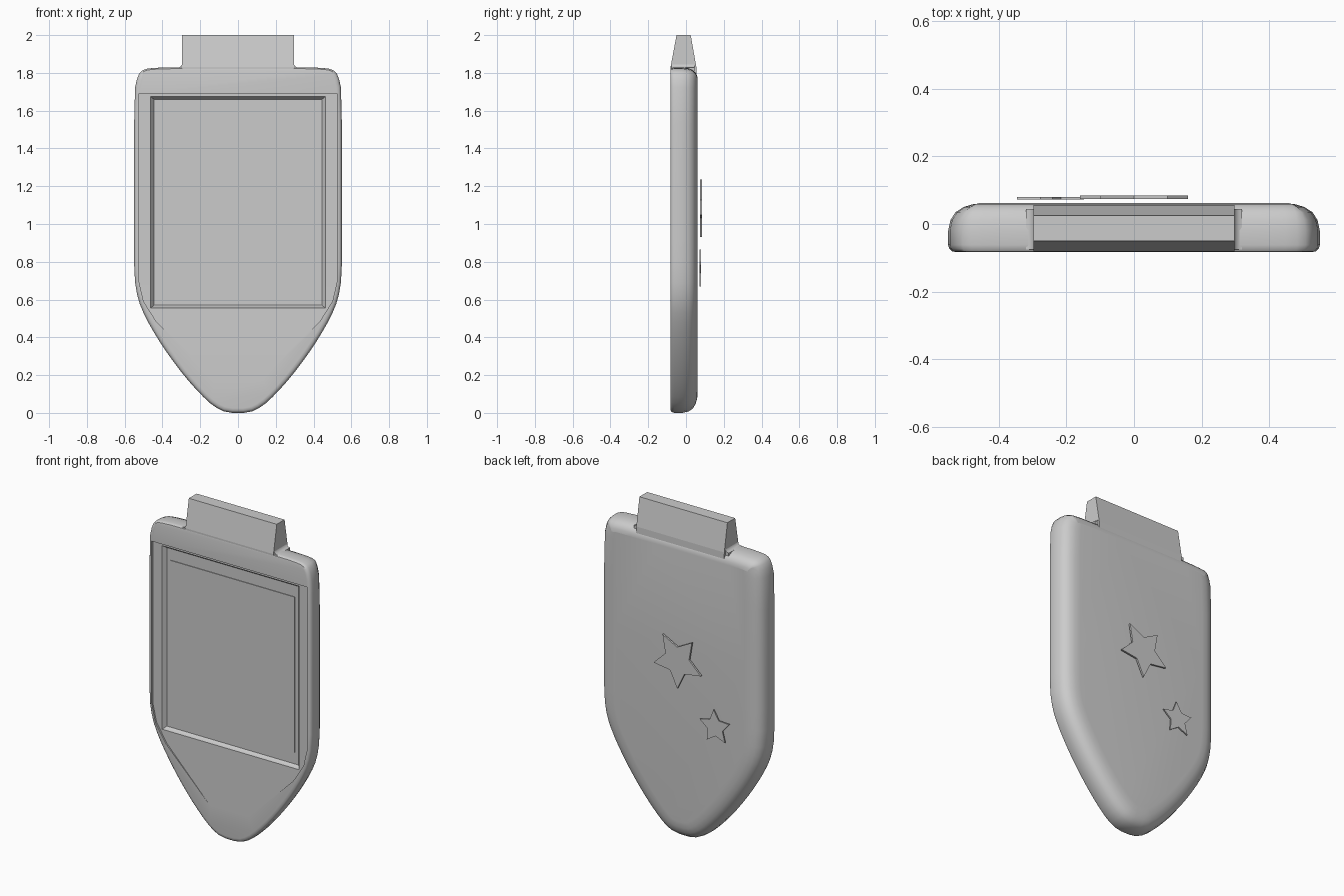
import bpy, bmesh, math
from mathutils import Vector

cube = bpy.data.objects.get("Cube")
if cube:
    bpy.data.objects.remove(cube, do_unlink=True)

grey = bpy.data.materials.new("plain_grey")
grey.use_nodes = True
grey.diffuse_color = (0.6, 0.6, 0.6, 1)
grey.node_tree.nodes["Principled BSDF"].inputs["Base Color"].default_value = (0.6, 0.6, 0.6, 1)


def loft(name, rings):
    """Closed solid through rings of equal length, capped at both ends."""
    bm = bmesh.new()
    loops = [[bm.verts.new(p) for p in ring] for ring in rings]
    n = len(loops[0])
    for a, b in zip(loops, loops[1:]):
        for i in range(n):
            j = (i + 1) % n
            bm.faces.new((a[i], a[j], b[j], b[i]))
    bm.faces.new(loops[0])
    bm.faces.new(loops[-1])
    bmesh.ops.recalc_face_normals(bm, faces=bm.faces)
    mesh = bpy.data.meshes.new(name)
    bm.to_mesh(mesh)
    bm.free()
    mesh.materials.append(grey)
    obj = bpy.data.objects.new(name, mesh)
    bpy.context.collection.objects.link(obj)
    return obj


def smooth(obj, angle=35):
    bpy.ops.object.select_all(action='DESELECT')
    obj.select_set(True)
    bpy.context.view_layer.objects.active = obj
    bpy.ops.object.shade_smooth_by_angle(angle=math.radians(angle))


def rect(hx, z0, z1, y):
    return [(-hx, y, z0), (hx, y, z0), (hx, y, z1), (-hx, y, z1)]


def soften(pts):
    """Cut each corner of a closed outline."""
    out = []
    for a, b in zip(pts, pts[1:] + pts[:1]):
        out += [a.lerp(b, 0.25), a.lerp(b, 0.75)]
    return out


def inset(pts, d):
    """Move a closed outline inwards, less at the flat top."""
    out = []
    for i, p in enumerate(pts):
        t = (pts[(i + 1) % len(pts)] - pts[i - 1]).normalized()
        nx, nz = -t.y, t.x
        out.append(Vector((p.x + nx * d, p.y + nz * d * (0.6 if nz < 0 else 1))))
    return out


# Shield-shaped body, rounded towards the back
half = [(0.06, 0), (0.13, 0.035), (0.2, 0.1), (0.28, 0.19), (0.36, 0.295),
        (0.43, 0.4), (0.49, 0.505), (0.53, 0.6), (0.55, 0.72), (0.55, 1.0),
        (0.55, 1.7), (0.53, 1.79), (0.5, 1.82), (0.43, 1.828), (0.3, 1.83)]
outline = [Vector(p) for p in half] + [Vector((-x, z)) for x, z in reversed(half)]
outline = soften(outline)
layers = [(0.11, 0.062), (0.075, 0.059), (0.045, 0.05), (0.022, 0.035), (0.007, 0.012),
          (0, -0.02), (0, -0.062), (0.004, -0.074), (0.012, -0.081), (0.025, -0.083)]
body = loft("body", [[(p.x, y, p.y) for p in inset(outline, d)] for d, y in layers])

# Shallow front panel, deepening upwards from the chin
panel_rows = [(0.13, 0.18, -0.083), (0.43, 0.48, -0.074), (0.5, 0.59, -0.072),
              (0.525, 0.7, -0.072), (0.525, 1.69, -0.072)]
panel_cut = loft("panel_cutter", [[(-x, -0.2, z), (x, -0.2, z), (x, y, z), (-x, y, z)]
                                  for x, z, y in panel_rows])
screen_cut = loft("screen_cutter", [rect(0.462, 0.555, 1.675, -0.2), rect(0.462, 0.555, 1.675, -0.072),
                                    rect(0.445, 0.57, 1.66, -0.05)])
for cutter in (panel_cut, screen_cut):
    cutter.hide_render = True
    cutter.hide_set(True)
    mod = body.modifiers.new(cutter.name, 'BOOLEAN')
    mod.operation = 'DIFFERENCE'
    mod.solver = 'EXACT'
    mod.object = cutter

# Bake the cuts, so the shading follows the final faces
cut_mesh = bpy.data.meshes.new_from_object(body.evaluated_get(bpy.context.evaluated_depsgraph_get()))
body.modifiers.clear()
body.data = cut_mesh
for cutter in (panel_cut, screen_cut):
    bpy.data.objects.remove(cutter, do_unlink=True)
smooth(body)

# Display plate
loft("screen", [rect(0.42, 0.64, 1.59, -0.045), rect(0.42, 0.64, 1.59, -0.054)])

# Tapered tab on top
tab_rows = [(1.72, -0.08, 0.058), (1.83, -0.082, 0.055), (2.0, -0.05, 0.025)]
loft("top_tab", [[(-0.297, a, z), (0.297, a, z), (0.297, b, z), (-0.297, b, z)]
                 for z, a, b in tab_rows])

# Small fillets where the tab meets the shoulders
for name, s in (("left_tab_fillet", 1), ("right_tab_fillet", -1)):
    arc = [(0.32 - 0.025 * math.cos(a), 1.853 - 0.025 * math.sin(a))
           for a in (0, 0.4, 0.8, 1.2, math.pi / 2)]
    arc = [(0.29, 1.853)] + arc + [(0.32, 1.81), (0.29, 1.81)]
    smooth(loft(name, [[(s * x, y, z) for x, z in arc] for y in (-0.076, 0.045)]))


# Raised stars on the back
def star(name, cx, cz, radius, turn, y0, y1):
    ring = []
    for i in range(10):
        r = radius * (0.5 if i % 2 else 1)
        a = math.radians(turn + 36 * i)
        ring.append((cx - r * math.cos(a), cz + r * math.sin(a)))
    loft(name, [[(x, y, z) for x, z in ring] for y in (y0, y1)])


star("large_star", 0, 1.1, 0.168, 270, 0.074, 0.085)
star("small_star", -0.25, 0.76, 0.105, 95, 0.072, 0.08)
